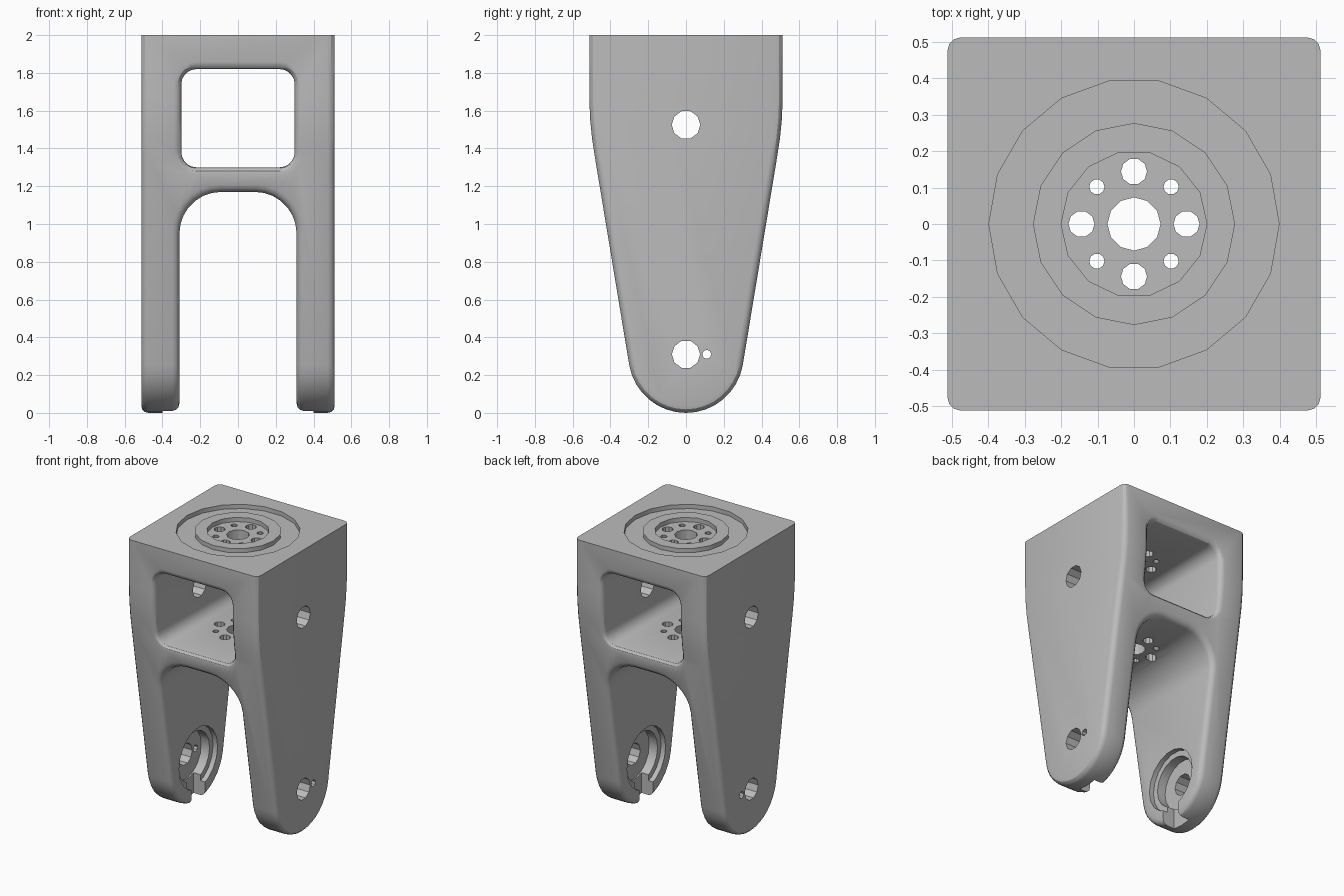
import bpy, bmesh
from math import sin, cos, pi, radians
from mathutils import Matrix, Vector

if "Cube" in bpy.data.objects:
    bpy.data.objects.remove(bpy.data.objects["Cube"], do_unlink=True)

grey = bpy.data.materials.new("bracket grey")
grey.use_nodes = True
COLOR = (0.5, 0.5, 0.5, 1)
grey.diffuse_color = COLOR
grey.node_tree.nodes["Principled BSDF"].inputs["Base Color"].default_value = COLOR


def prism(name, points, start, end, axis):
    """Extrude a 2D outline along an axis: x takes (y, z), y takes (x, z), z takes (x, y)."""
    place = {"x": lambda a, b: (start, a, b),
             "y": lambda a, b: (a, start, b),
             "z": lambda a, b: (a, b, start)}[axis]
    shift = Vector([(end - start) * (axis == k) for k in "xyz"])
    bm = bmesh.new()
    face = bm.faces.new([bm.verts.new(place(a, b)) for a, b in points])
    new = bmesh.ops.extrude_face_region(bm, geom=[face])["geom"]
    bmesh.ops.translate(bm, vec=shift, verts=[v for v in new if isinstance(v, bmesh.types.BMVert)])
    bmesh.ops.recalc_face_normals(bm, faces=bm.faces)
    mesh = bpy.data.meshes.new(name)
    bm.to_mesh(mesh)
    bm.free()
    mesh.materials.append(grey)
    obj = bpy.data.objects.new(name, mesh)
    bpy.context.collection.objects.link(obj)
    return obj


def arc(cx, cy, r, a0, a1, n):
    angles = [radians(a0 + (a1 - a0) * i / n) for i in range(n + 1)]
    return [(cx + r * cos(a), cy + r * sin(a)) for a in angles]


def circle(cx, cy, r, n):
    return arc(cx, cy, r, 0, 360, n)[:-1]


def rectangle(x0, x1, y0, y1):
    return [(x0, y0), (x1, y0), (x1, y1), (x0, y1)]


def apply(obj, mod):
    with bpy.context.temp_override(object=obj, active_object=obj, selected_objects=[obj]):
        bpy.ops.object.modifier_apply(modifier=mod.name)


def cut(obj, cutter):
    mod = obj.modifiers.new("cut", "BOOLEAN")
    mod.operation, mod.solver, mod.object = "DIFFERENCE", "EXACT", cutter
    cutter.hide_render = True
    bpy.context.view_layer.update()
    apply(obj, mod)
    bpy.data.objects.remove(cutter, do_unlink=True)


# Tapered side profile with a round foot, taller than needed so the top edge stays sharp
HALF, FOOT = 0.512, 0.305
flank = [(0.48, 1.34), (0.497, 1.45), (0.508, 1.56), (HALF, 1.68), (HALF, 2.3)]
profile = (arc(0, FOOT, FOOT, -170, -10, 16) + flank
           + [(-y, z) for y, z in reversed(flank)])
body = prism("fork_bracket", profile, -HALF, HALF, "x")

# Arch between the legs
arch = ([(-0.31, -0.2), (0.31, -0.2)] + arc(0.09, 0.95, 0.22, 0, 90, 7)
        + arc(-0.09, 0.95, 0.22, 90, 180, 7))
cut(body, prism("arch_cutter", arch, -1, 1, "y"))

# Rounded window through front and back
W, R = 0.3, 0.08
window = []
for i, (sx, z) in enumerate([(1, 1.82 - R), (-1, 1.82 - R), (-1, 1.3 + R), (1, 1.3 + R)]):
    window += arc(sx * (W - R), z, R, 90 * i, 90 * i + 90, 5)
cut(body, prism("window_cutter", window, -1, 1, "y"))

# Soft outer edges, then a flat sharp top
bevel = body.modifiers.new("rounded edges", "BEVEL")
bevel.width, bevel.segments = 0.038, 3
bevel.limit_method, bevel.angle_limit = "ANGLE", radians(40)
bevel.use_clamp_overlap = False
apply(body, bevel)
cut(body, prism("top_trim", rectangle(-1, 1, -1, 1), 2, 3, "z"))

# Mounting face: ring groove, raised collar and sunken centre
groove = prism("groove_cutter", circle(0, 0, 0.398, 18), 1.97, 2.1, "z")
cut(groove, prism("collar_core", circle(0, 0, 0.277, 16), 1.9, 2.2, "z"))
cut(body, groove)
cut(body, prism("centre_recess", circle(0, 0, 0.2, 14), 1.97, 2.1, "z"))

# Vertical bolt pattern through the top plate and the floor of the window
holes = [(0, 0, 0.073, 12)]
for i in range(4):
    a = i * pi / 2
    holes.append((0.144 * cos(a), 0.144 * sin(a), 0.036, 10))
    holes.append((0.144 * cos(a + pi / 4), 0.144 * sin(a + pi / 4), 0.021, 10))
for x, y, r, n in holes:
    cut(body, prism("bolt_hole", circle(x, y, r, n), 1, 2.2, "z"))

# Side holes: upper pivot, lower axle and locating pin
for y, z, r, n in [(0, 1.525, 0.076, 10), (0, 0.31, 0.075, 10), (0.11, 0.31, 0.024, 8)]:
    cut(body, prism("side_hole", circle(y, z, r, n), -1, 1, "x"))

# Stepped bearing pockets on the inner leg faces, open through a slot below
for side in (-1, 1):
    cut(body, prism("pocket_rim", circle(0, 0.31, 0.215, 18), side * 0.2, side * 0.345, "x"))
    cut(body, prism("pocket", circle(0, 0.31, 0.175, 18), side * 0.2, side * 0.41, "x"))
    cut(body, prism("pocket_slot", rectangle(-0.075, 0.075, -0.1, 0.25),
                    side * 0.2, side * 0.4, "x"))

# Smooth shading with crisp edges
for o in bpy.context.selected_objects:
    o.select_set(False)
bpy.context.view_layer.objects.active = body
body.select_set(True)
bpy.ops.object.shade_smooth_by_angle(angle=radians(30))
